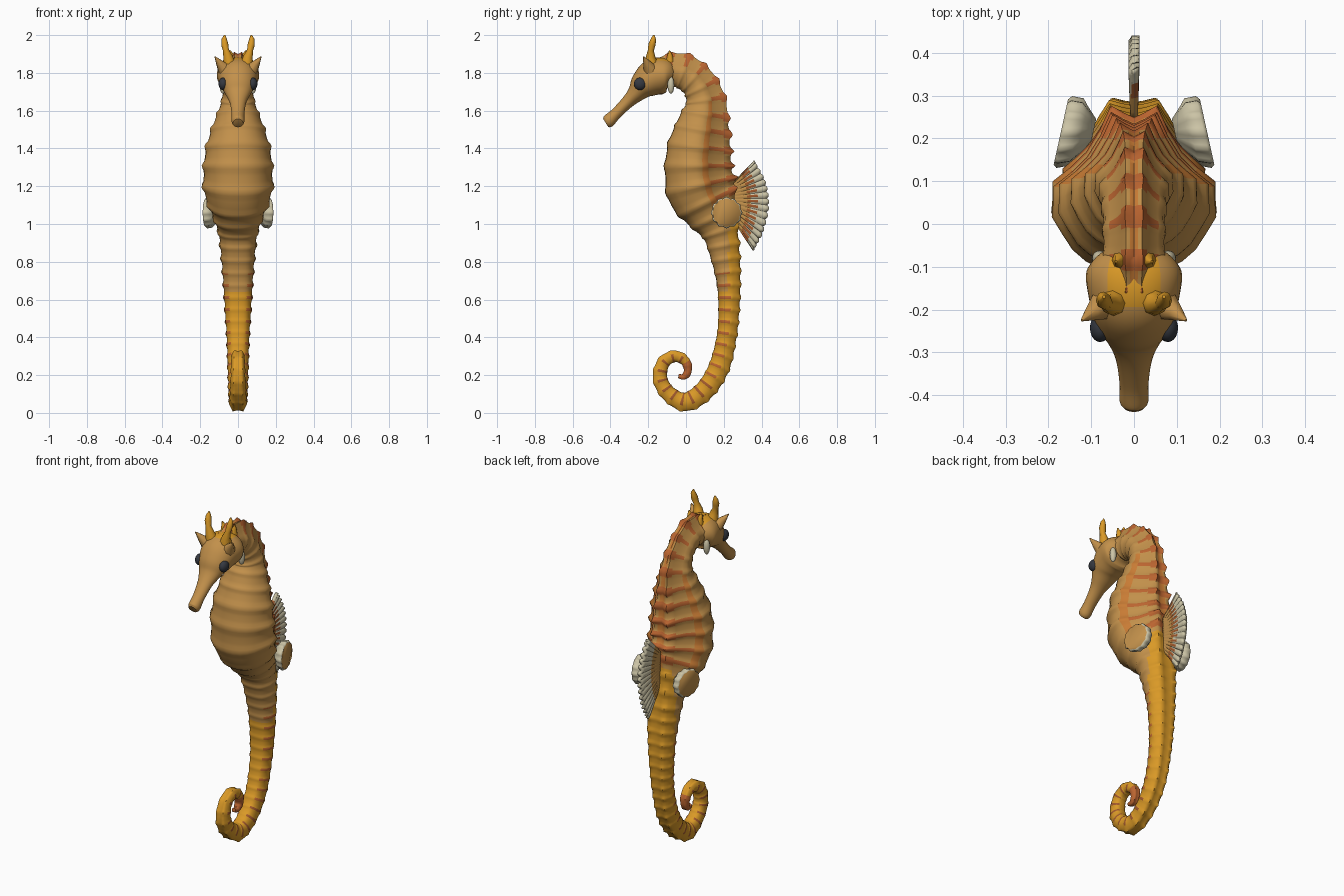
import bpy, bmesh, math
from mathutils import Vector

if "Cube" in bpy.data.objects:
    bpy.data.objects.remove(bpy.data.objects["Cube"], do_unlink=True)


def material(name, r, g, b):
    m = bpy.data.materials.new(name)
    m.use_nodes = True
    m.diffuse_color = (r, g, b, 1)
    m.node_tree.nodes["Principled BSDF"].inputs["Base Color"].default_value = (r, g, b, 1)
    return m


MATS = [material("tan", .54, .28, .07), material("amber", .70, .32, .02),
        material("rust", .50, .13, .03), material("cream", .60, .55, .38),
        material("dark_eye", .035, .04, .052), material("orange", .58, .20, .035),
        material("brown", .36, .10, .025)]
TAN, AMBER, RUST, CREAM, DARK, ORANGE, BROWN = range(7)


def spline(pts, n, closed=False):
    """Catmull-Rom samples through points of any dimension."""
    out, k = [], len(pts)
    pick = (lambda i: pts[i % k]) if closed else (lambda i: pts[max(0, min(k - 1, i))])
    for i in range(k if closed else k - 1):
        a, b, c, d = (pick(i + o) for o in (-1, 0, 1, 2))
        for s in range(n):
            t = s / n
            out.append([.5 * (2 * q + (r - p) * t + (2 * p - 5 * q + 4 * r - e) * t * t
                              + (3 * q - p - 3 * r + e) * t ** 3)
                        for p, q, r, e in zip(a, b, c, d)])
    if not closed:
        out.append(list(pts[-1]))
    return out


def smooth(obj, angle=60):
    bpy.ops.object.select_all(action='DESELECT')
    obj.select_set(True)
    bpy.context.view_layer.objects.active = obj
    bpy.ops.object.shade_smooth_by_angle(angle=math.radians(angle))


def skin(name, rows, rule, closed=True, caps=True):
    """Join rows of points into a surface; rule(row, column, centre) gives the colour."""
    bm = bmesh.new()
    grid = [[bm.verts.new(p) for p in row] for row in rows]
    n = len(rows[0])
    for i in range(len(rows) - 1):
        for j in range(n if closed else n - 1):
            k = (j + 1) % n
            f = bm.faces.new((grid[i][j], grid[i][k], grid[i + 1][k], grid[i + 1][j]))
            f.material_index = rule(i, j, f.calc_center_median())
    if caps:
        for i in (0, len(rows) - 1):
            f = bm.faces.new(grid[i])
            f.material_index = rule(i, 0, f.calc_center_median())
    bmesh.ops.recalc_face_normals(bm, faces=bm.faces)
    me = bpy.data.meshes.new(name)
    bm.to_mesh(me)
    bm.free()
    for m in MATS:
        me.materials.append(m)
    obj = bpy.data.objects.new(name, me)
    bpy.context.collection.objects.link(obj)
    smooth(obj)
    return obj


def frame(path, i):
    """Outward direction of a path in the side plane."""
    a, b = path[max(0, i - 1)], path[min(len(path) - 1, i + 1)]
    return Vector((0, a[1] - b[1], b[0] - a[0])).normalized()


def section(half):
    full = half + [(-x, n) for x, n in reversed(half[1:-1])]
    return spline(full, 2, closed=True)


# Body: neck, trunk and coiled tail. Stations are y, z, half depth, half width.
STATIONS = [
    (-.14, 1.80, .08, .07), (-.07, 1.815, .095, .075), (0, 1.80, .10, .075),
    (.07, 1.74, .10, .08), (.105, 1.64, .115, .095), (.09, 1.52, .15, .14),
    (.07, 1.40, .18, .178), (.065, 1.28, .19, .192), (.085, 1.17, .195, .187),
    (.13, 1.07, .155, .15), (.18, .96, .105, .112), (.205, .85, .087, .097),
    (.225, .70, .069, .084), (.228, .55, .06, .074), (.215, .40, .057, .064),
    (.175, .24, .06, .058), (.10, .12, .057, .054), (0, .058, .053, .049),
    (-.09, .10, .045, .045), (-.137, .18, .041, .042), (-.12, .265, .037, .038),
    (-.06, .30, .033, .035), (-.005, .275, .028, .031), (.01, .225, .023, .026),
    (-.01, .192, .018, .02), (-.04, .195, .011, .013)]
TRUNK = section([(0, .93), (.27, 1), (.6, .5), (.97, .12), (1, -.25), (.78, -.68), (.42, -.93), (0, -1)])
TAIL = section([(0, .9), (.55, .97), (.85, .6), (1, .15), (.95, -.35), (.75, -.75), (.45, -.95), (0, -1)])
COLS = len(TRUNK)
PER_RING = 8
SPIKES = {2: .08, 6: .055, 8: .04}

dense = spline(STATIONS, 200)
path, phase = [], 0.0
for a, b in zip(dense, dense[1:]):
    if phase * PER_RING >= len(path):
        path.append(a)
    phase += math.dist(a[:2], b[:2]) / (.04 + .33 * a[3])
path.append(dense[-1])


def ridge(i):
    return abs(math.cos(math.pi * i / PER_RING)) ** 5


rows = []
for i, (y, z, depth, width) in enumerate(path):
    out, pk = frame(path, i), ridge(i)
    k = max(0, min(1, (z - .9) / .25))
    row = []
    for j in range(COLS):
        x = TRUNK[j][0] * k + TAIL[j][0] * (1 - k)
        n = TRUNK[j][1] * k + TAIL[j][1] * (1 - k)
        s = .92 + pk * (.05 + SPIKES.get(min(j, COLS - j), 0))
        row.append(Vector((x * width * s, y, z)) + out * (n * depth * s))
    rows.append(row)


def body_colour(i, j, c):
    pk = max(ridge(i), ridge(i + 1))
    s = min(j + .5, COLS - j - .5) / 2
    y, z = path[i][:2]
    if i > len(path) - 22:
        return RUST
    if z > 1.08:
        if s < 1.5 and pk > .6 or s < 2.5 and pk > .7:
            return RUST
        if s < .6 or 2.5 < s < 3 and z < 1.65:
            return ORANGE
        return TAN
    if y < .14 and z < .5:
        return BROWN if pk > .7 and 2.5 < s < 6 else AMBER
    if z < .75 and pk > .7 and 3 < s < 5.5:
        return RUST
    return TAN if z > .65 and s > 2 + (1 - z) * 5 else AMBER


skin("body_and_tail", rows, body_colour)

# Head and snout
HEAD = spline([(-.425, 1.535, .026, .026), (-.41, 1.546, .035, .034), (-.37, 1.585, .03, .034),
               (-.31, 1.645, .034, .044), (-.265, 1.69, .048, .066), (-.225, 1.735, .076, .091),
               (-.17, 1.775, .098, .106), (-.11, 1.79, .09, .111), (-.07, 1.785, .055, .08)], 6)
rows = []
for i, (y, z, depth, width) in enumerate(HEAD):
    out = frame(HEAD, i)
    rows.append([Vector((width * math.sin(a), y, z)) + out * (depth * math.cos(a))
                 for a in (math.tau * j / 32 for j in range(32))])
skin("head_and_snout", rows,
     lambda i, j, c: AMBER if c.z > 1.845 and abs(c.x) < .055 and c.y > -.2 else TAN)


def spike(name, pts, radii, colour):
    """Tapering horn along a curve."""
    cu = bpy.data.curves.new(name, 'CURVE')
    cu.dimensions, cu.bevel_depth, cu.bevel_resolution = '3D', 1, 2
    cu.use_fill_caps = True
    sp = cu.splines.new('POLY')
    sp.points.add(len(pts) - 1)
    for p, co, r in zip(sp.points, pts, radii):
        p.co, p.radius = (*co, 1), r
    cu.materials.append(MATS[colour])
    obj = bpy.data.objects.new(name, cu)
    bpy.context.collection.objects.link(obj)
    bpy.ops.object.select_all(action='DESELECT')
    obj.select_set(True)
    bpy.context.view_layer.objects.active = obj
    bpy.ops.object.convert(target='MESH')
    smooth(bpy.context.object)


def ball(name, loc, size, colour):
    bpy.ops.mesh.primitive_uv_sphere_add(segments=20, ring_count=12, location=loc)
    obj = bpy.context.object
    obj.name, obj.scale = name, size
    obj.data.materials.append(MATS[colour])
    smooth(obj)


for side, label in ((1, "left"), (-1, "right")):
    # Eyes and gill edges
    ball(label + "_eye", (side * .079, -.243, 1.742), (.024, .033, .033), DARK)
    ball(label + "_gill_edge", (side * .08, -.08, 1.735), (.018, .018, .045), CREAM)
    # Crown horns and spikes
    spike(label + "_crown_horn",
          [(side * .045, -.18, 1.84), (side * .053, -.188, 1.885), (side * .064, -.186, 1.92),
           (side * .07, -.18, 1.95), (side * .073, -.172, 1.98), (side * .07, -.17, 2.0)],
          [.036, .025, .016, .019, .014, .004], AMBER)
    spike(label + "_brow_spike", [(side * .065, -.185, 1.81), (side * .098, -.208, 1.853),
                                  (side * .122, -.225, 1.885)], [.042, .02, .003], TAN)
    spike(label + "_nape_spike", [(side * .03, -.085, 1.86), (side * .035, -.085, 1.895),
                                  (side * .042, -.088, 1.918)], [.022, .013, .003], AMBER)

    # Side fins: scalloped cream rim with a flat outer face
    rows = []
    for x, r, wave in ((.095, .03, 0), (.122, .06, .03), (.135, .075, .05), (.163, .08, .05),
                       (.171, .074, .03)):
        ring = []
        for j in range(48):
            a = math.tau * j / 48
            rr = r * (1 + wave * math.cos(a * 12))
            dy = rr * math.cos(a)
            ring.append(Vector((side * (x - .22 * dy), .215 + dy, 1.06 + rr * math.sin(a))))
        rows.append(ring)
    skin(label + "_side_fin", rows, lambda i, j, c: CREAM if i < 4 else TAN)

# Dorsal fin: corrugated fan with rays
RAYS, STEPS = 15, 10
rim = spline([(.36, 1.33), (.415, 1.23), (.435, 1.1), (.405, .96), (.355, .865)], RAYS * 2)
rows = []
for i in range(STEPS + 1):
    r = i / STEPS
    row = []
    for j, (y, z) in enumerate(rim):
        a = j / (len(rim) - 1)
        wave = math.cos(math.tau * RAYS * a)
        base = Vector((0, .25, 1.22 - .2 * a))
        p = base.lerp(Vector((0, y, z)), r * (1 + .03 * wave * r))
        p.x = .004 * wave * r
        row.append(p)
    rows.append(row)


def fin_colour(i, j, c):
    on_ray = math.cos(math.tau * RAYS * (j + .5) / (len(rim) - 1)) > .8
    if on_ray and 3 < i < 7:
        return BROWN
    return TAN if i < 5 else CREAM


fin = skin("dorsal_fin", rows, fin_colour, closed=False, caps=False)
solid = fin.modifiers.new("thickness", 'SOLIDIFY')
solid.thickness, solid.offset = .018, 0
